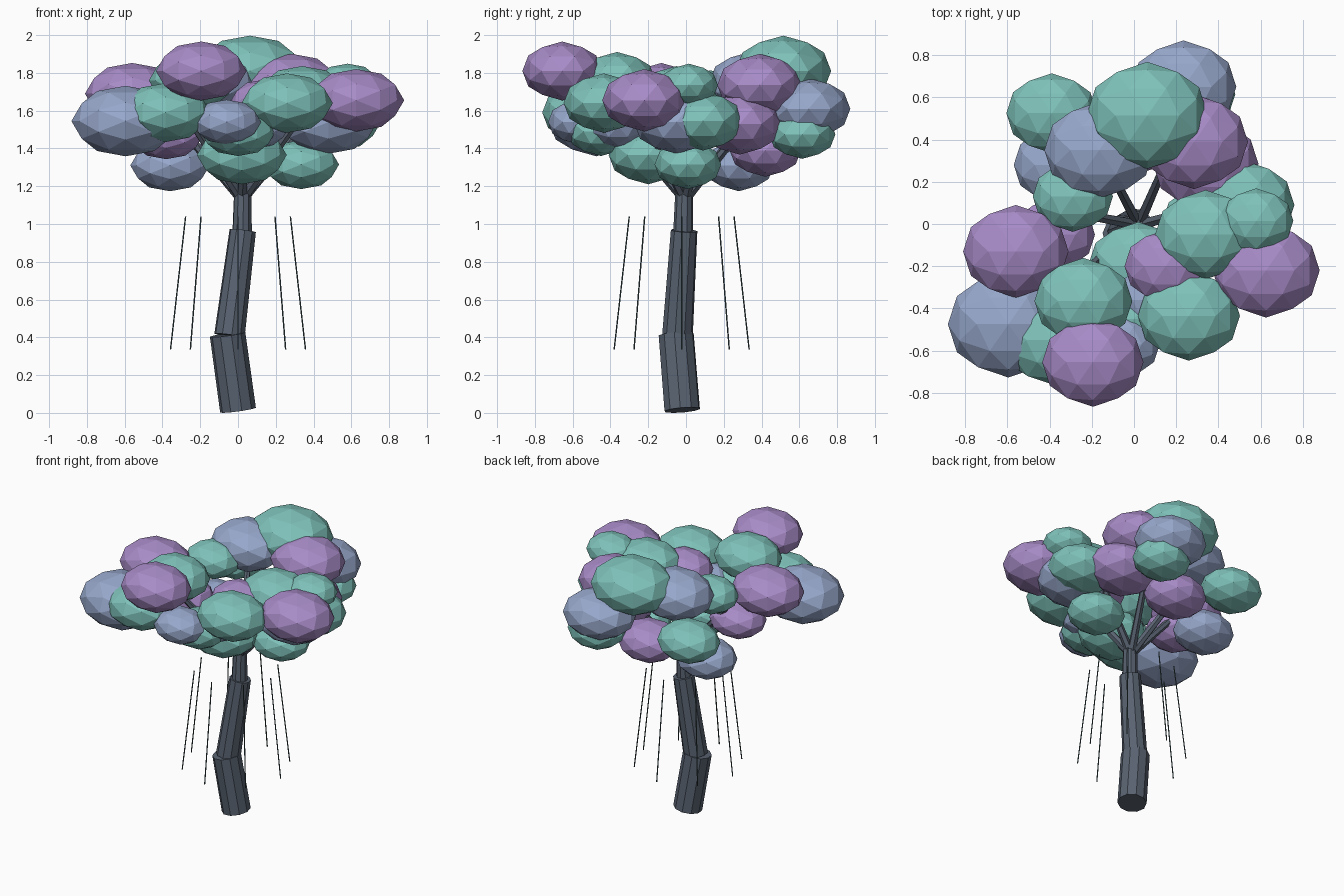
import bpy
import math
from mathutils import Matrix, Vector

default_cube = bpy.data.objects.get("Cube")
if default_cube:
    bpy.data.objects.remove(default_cube, do_unlink=True)


def make_material(name, red, green, blue):
    material = bpy.data.materials.new(name)
    material.use_nodes = True
    colour = (red, green, blue, 1)
    material.diffuse_color = colour
    shader = material.node_tree.nodes["Principled BSDF"]
    shader.inputs["Base Color"].default_value = colour
    shader.inputs["Roughness"].default_value = 0.8
    return material


bark = make_material("dark slate bark", .1, .125, .165)
vine = make_material("dark vine", .06, .1, .11)
teal = make_material("teal leaves", .21, .54, .49)
purple = make_material("purple leaves", .39, .26, .575)
blue = make_material("dusty blue leaves", .31, .39, .6)


def finish(obj, name, material):
    obj.name = name
    obj.data.name = name
    obj.data.materials.append(material)
    return obj


def limb(name, start, end, bottom_radius, top_radius, sides, material):
    """Straight tapered cylinder between two points."""
    start, end = Vector(start), Vector(end)
    axis = end - start
    bpy.ops.mesh.primitive_cone_add(
        vertices=sides, radius1=bottom_radius, radius2=top_radius,
        depth=axis.length, location=(start + end) / 2,
        rotation=axis.to_track_quat("Z", "Y").to_euler())
    return finish(bpy.context.object, name, material)


# Turns the ball so that a corner points along every axis
golden_angle = math.atan((1 + math.sqrt(5)) / 2)
corner_turn = (Matrix.Rotation(golden_angle, 4, "X")
               @ Matrix.Rotation(-math.pi / 10, 4, "Z"))


def leaf_clump(name, x, y, z, radius, material):
    """Flattened, faceted ball of leaves; radius is half its width."""
    bpy.ops.mesh.primitive_ico_sphere_add(subdivisions=2, radius=radius,
                                          location=(x, y, z))
    clump = bpy.context.object
    clump.data.transform(corner_turn)
    clump.scale = (1, 0.88, 0.65)
    return finish(clump, name, material)


# Crooked trunk in three stacked sections
limb("trunk_base", (0, -.02, .015), (-.055, -.052, .415), .096, .095, 10, bark)
limb("trunk_middle", (-.045, -.045, .41), (.025, -.01, .965), .082, .071, 10, bark)
limb("trunk_top", (.022, -.015, .95), (.025, -.01, 1.19), .053, .046, 10, bark)

# Ring of branches spreading from the fork
fork = Vector((.022, -.005, 1.13))
branch_count = 7
for number in range(branch_count):
    angle = math.radians(15) + number * math.tau / branch_count
    spread = Vector((.4 * math.cos(angle), .4 * math.sin(angle), .46))
    limb(f"branch_{number}", fork, fork + spread, .028, .019, 6, bark)

# Leaf clumps: centre and half width
teal_clumps = [
    (.063, .515, 1.81, .288), (-.39, .525, 1.53, .215), (-.29, .13, 1.69, .19),
    (-.24, -.365, 1.76, .232), (-.385, -.55, 1.59, .24), (.26, -.435, 1.64, .242),
    (.34, -.05, 1.68, .24), (.58, .015, 1.735, .175), (.52, .09, 1.545, .24),
    (.335, .01, 1.315, .2), (.02, -.2, 1.365, .238), (0, -.45, 1.49, .2),
    (.28, .615, 1.475, .2),
]
purple_clumps = [
    (-.195, -.655, 1.81, .24), (-.56, -.13, 1.69, .25), (-.38, -.05, 1.47, .195),
    (.626, -.22, 1.655, .254), (.15, -.2, 1.64, .195), (.285, .39, 1.735, .255),
    (.34, .285, 1.53, .25), (0, .42, 1.39, .215),
]
blue_clumps = [
    (-.595, -.475, 1.545, .287), (-.06, -.57, 1.54, .182), (.09, -.36, 1.52, .185),
    (.48, -.05, 1.54, .258), (-.165, .35, 1.745, .26), (.235, .65, 1.61, .25),
    (-.36, .28, 1.31, .21),
]

for colour, material, clumps in (("teal", teal, teal_clumps),
                                 ("purple", purple, purple_clumps),
                                 ("blue", blue, blue_clumps)):
    for number, (x, y, z, radius) in enumerate(clumps):
        leaf_clump(f"{colour}_leaf_clump_{number}", x, y, z, radius, material)

# Ring of thin hanging vines, flaring outwards at the bottom
vine_centre = Vector((0, -.023, 0))
for number in range(8):
    angle = number * math.tau / 8
    outward = Vector((math.cos(angle), math.sin(angle), 0))
    limb(f"hanging_vine_{number}",
         vine_centre + outward * .357 + Vector((0, 0, .335)),
         vine_centre + outward * .277 + Vector((0, 0, 1.04)),
         .004, .004, 5, vine)
